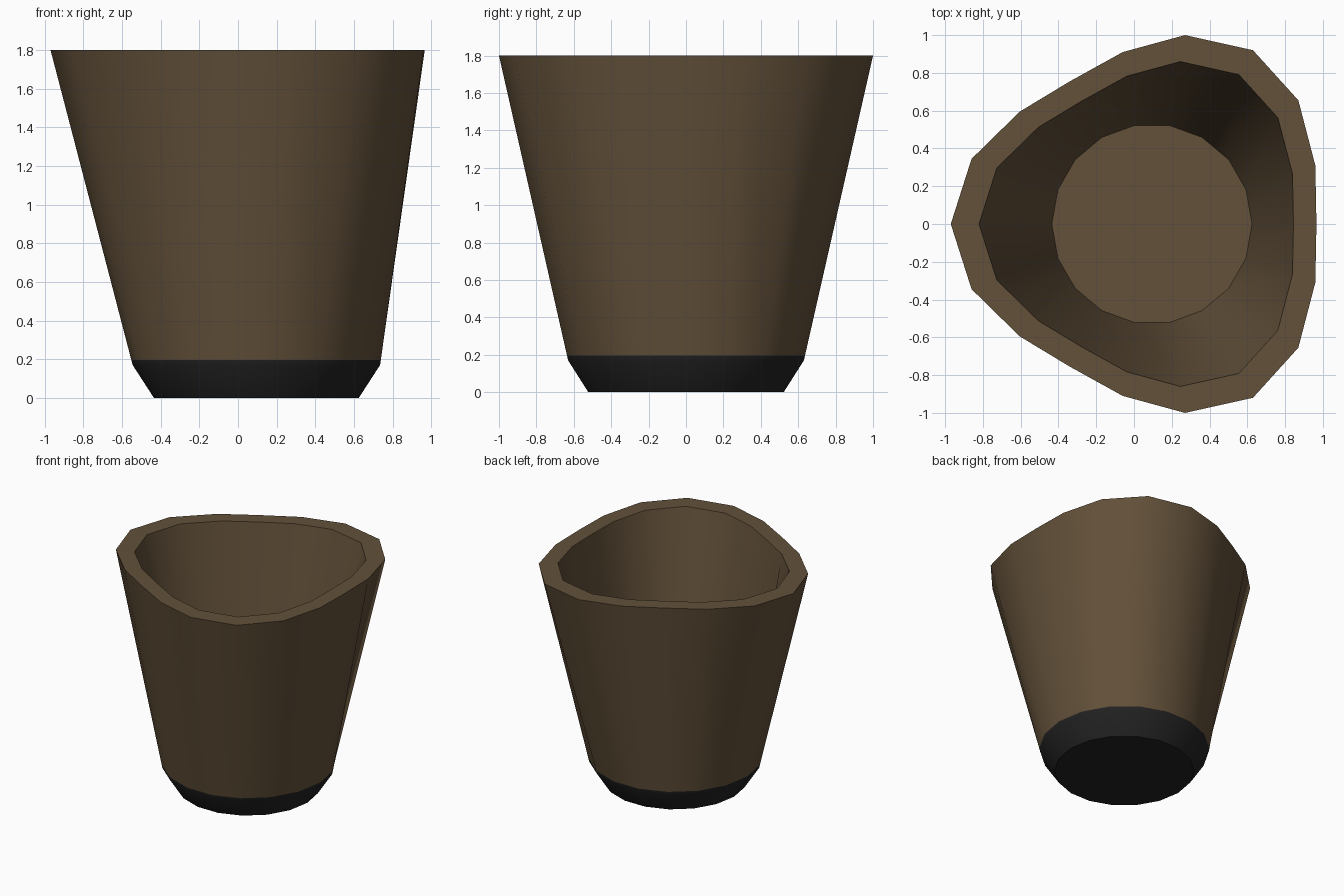
import bpy, bmesh
from math import cos, sin, pi

cube = bpy.data.objects.get("Cube")
if cube:
    bpy.data.objects.remove(cube)

SIDES, CX = 18, 0.095


def material(name, rgb):
    mat = bpy.data.materials.new(name)
    mat.use_nodes = True
    mat.diffuse_color = (*rgb, 1)
    mat.node_tree.nodes["Principled BSDF"].inputs["Base Color"].default_value = (*rgb, 1)
    return mat


def circle(radius, z):
    return [(CX + radius * cos(pi - 2 * pi * i / SIDES),
             radius * sin(pi - 2 * pi * i / SIDES), z) for i in range(SIDES)]


def blend(a, b, t):
    return [tuple(p + (q - p) * t for p, q in zip(u, v)) for u, v in zip(a, b)]


# Rounded triangular rim: half the outline, mirrored across y
half = [(-0.97, 0), (-0.86, 0.345), (-0.605, 0.595), (-0.34, 0.755), (-0.06, 0.91),
        (0.27, 1.0), (0.63, 0.92), (0.87, 0.655), (0.96, 0.31), (0.966, 0)]
outline = half + [(x, -y) for x, y in half[-2:0:-1]]
rim = [(x, y, 1.8) for x, y in outline]
inner_rim = [(CX + (x - CX) * 0.86, y * 0.86, 1.8) for x, y in outline]

# Stacked cross-sections: foot, chamfer, base band, outer wall, rim, inner wall, floor
chamfer = circle(0.64, 0.17)
sections = [circle(0.53, 0), chamfer, blend(chamfer, rim, 0.0155),
            rim, inner_rim, circle(0.53, 0.13)]

bm = bmesh.new()
rings = [[bm.verts.new(p) for p in ring] for ring in sections]
bm.faces.new(rings[0]).material_index = 1
for level, (low, high) in enumerate(zip(rings, rings[1:])):
    for i in range(SIDES):
        j = (i + 1) % SIDES
        face = bm.faces.new((low[i], low[j], high[j], high[i]))
        face.material_index = 1 if level < 2 else 0
bm.faces.new(rings[-1])
bmesh.ops.recalc_face_normals(bm, faces=bm.faces)

mesh = bpy.data.meshes.new("cup")
bm.to_mesh(mesh)
bm.free()
mesh.materials.append(material("brown", (0.125, 0.082, 0.042)))
mesh.materials.append(material("black", (0.016, 0.016, 0.016)))
cup = bpy.data.objects.new("cup", mesh)
bpy.context.collection.objects.link(cup)

# Smooth walls with crisp rim and foot
bpy.ops.object.select_all(action='DESELECT')
cup.select_set(True)
bpy.context.view_layer.objects.active = cup
bpy.ops.object.shade_smooth_by_angle(angle=pi / 6)
